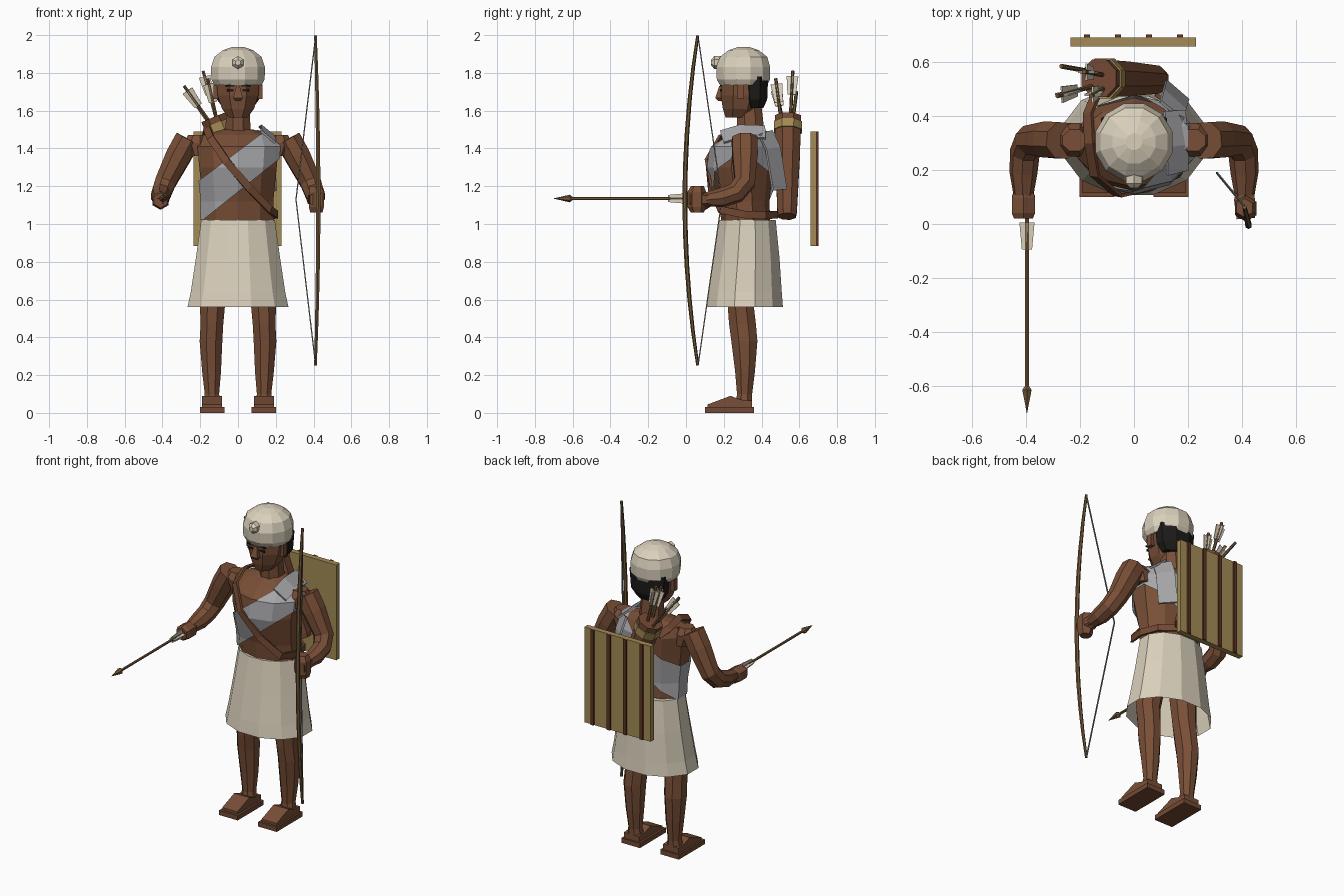
import bpy, bmesh, math
from mathutils import Vector, Matrix

if "Cube" in bpy.data.objects:
    bpy.data.objects.remove(bpy.data.objects["Cube"])


def color(name, r, g, b):
    m = bpy.data.materials.new(name)
    m.diffuse_color = (r, g, b, 1)
    m.use_nodes = True
    m.node_tree.nodes["Principled BSDF"].inputs["Base Color"].default_value = m.diffuse_color
    return m


SKIN = color("brown skin", .19, .078, .038)
LEATHER = color("leather", .17, .066, .033)
CLOTH = color("cream cloth", .70, .63, .50)
SASH = color("grey cloth", .38, .38, .40)
HAIR = color("black hair", .012, .011, .01)
HIDE = color("tan hide", .37, .26, .09)
RIB = color("dark red wood", .11, .035, .018)
WOOD = color("bow wood", .17, .095, .038)
STRING = color("grey string", .2, .2, .18)


def finish(name, bm, mat):
    bmesh.ops.recalc_face_normals(bm, faces=bm.faces[:])
    me = bpy.data.meshes.new(name)
    bm.to_mesh(me)
    bm.free()
    me.materials.append(mat)
    ob = bpy.data.objects.new(name, me)
    bpy.context.collection.objects.link(ob)
    return ob


def skin_rings(bm, rings, caps=(True, True)):
    vs = [[bm.verts.new(p) for p in r] for r in rings]
    n = len(vs[0])
    for a, b in zip(vs, vs[1:]):
        for i in range(n):
            j = (i + 1) % n
            bm.faces.new((a[i], a[j], b[j], b[i]))
    if caps[0]:
        bm.faces.new(vs[0][::-1])
    if caps[1]:
        bm.faces.new(vs[-1])


def loft_mesh(rings, n, caps=(True, True), grow=0):
    """Stacked level rings given as (z, centre x, half width, front y, back y)."""
    bm = bmesh.new()
    k = 1 / math.cos(math.pi / n)
    out = []
    for z, cx, rx, y0, y1 in rings:
        cy, ry = (y0 + y1) / 2, (y1 - y0) / 2
        out.append([(cx + (rx + grow) * k * math.cos(a), cy + (ry + grow) * k * math.sin(a), z)
                    for a in (2 * math.pi * (i + .5) / n for i in range(n))])
    skin_rings(bm, out, caps)
    return bm


def loft(name, rings, mat, n=8, caps=(True, True)):
    return finish(name, loft_mesh(rings, n, caps), mat)


def tube(name, pts, radii, mat, n=6):
    pts = [Vector(p) for p in pts]
    bm = bmesh.new()
    prev, q, rings = Vector((0, 0, 1)), None, []
    for i, p in enumerate(pts):
        d = Vector()
        if i:
            d += (p - pts[i - 1]).normalized()
        if i < len(pts) - 1:
            d += (pts[i + 1] - p).normalized()
        d.normalize()
        r = prev.rotation_difference(d)
        q = r @ q if q else r
        prev = d
        rings.append([p + q @ Vector((radii[i] * math.cos(a), radii[i] * math.sin(a), 0))
                      for a in (2 * math.pi * (j + .5) / n for j in range(n))])
    skin_rings(bm, rings)
    return finish(name, bm, mat)


def box(name, c, s, mat, rot=None):
    bm = bmesh.new()
    m = Matrix.Translation(c) @ (rot or Matrix()) @ Matrix.Diagonal((*s, 1))
    bmesh.ops.create_cube(bm, size=1, matrix=m)
    return finish(name, bm, mat)


def prism(name, prof, x0, x1, mat):
    bm = bmesh.new()
    skin_rings(bm, [[(x, y, z) for y, z in prof] for x in (x0, x1)])
    return finish(name, bm, mat)


def ribbon(name, pts, w, t, mat):
    """Flat band whose faces look away from the body axis."""
    pts = [Vector(p) for p in pts]
    bm = bmesh.new()
    rings = []
    for i, p in enumerate(pts):
        d = (pts[min(i + 1, len(pts) - 1)] - pts[max(i - 1, 0)]).normalized()
        out = p - Vector((0, .31, min(p.z, 1.3)))
        side = d.cross(out).normalized()
        out = side.cross(d).normalized()
        rings.append([p + side * a * w / 2 + out * b * t / 2
                      for a, b in ((-1, -1), (1, -1), (1, 1), (-1, 1))])
    skin_rings(bm, rings)
    return finish(name, bm, mat)


# legs, feet and sandals
for s, side in ((-1, "right"), (1, "left")):
    loft(side + "_leg", [(.06, s * .138, .045, .265, .35), (.10, s * .138, .038, .27, .35),
                         (.22, s * .140, .05, .26, .365), (.38, s * .143, .06, .24, .378),
                         (.47, s * .138, .06, .228, .37), (.58, s * .135, .067, .22, .357),
                         (.80, s * .11, .08, .22, .38)], SKIN)
    prism(side + "_foot", [(.115, .03), (.115, .045), (.235, .09), (.29, .07), (.35, .065), (.35, .03)],
          s * .138 - .053, s * .138 + .053, SKIN)
    box(side + "_sandal_sole", (s * .137, .23, .015), (.13, .26, .03), LEATHER)

# kilt, open at the hem
loft("kilt", [(.56, 0, .267, .108, .513), (.64, 0, .25, .118, .507), (.82, 0, .223, .147, .495),
              (1.02, 0, .195, .178, .475)], CLOTH, 12, (False, True))

# torso, and the sash cut from a slightly larger copy of it
body = [(1.0, 0, .188, .195, .44), (1.12, 0, .187, .18, .435), (1.3, 0, .205, .13, .455),
        (1.41, 0, .215, .145, .46), (1.47, 0, .19, .22, .43), (1.5, 0, .08, .28, .41)]
loft("torso", body, SKIN, 10)
bm = loft_mesh(body[:1] + body[1:], 10, (False, True), .011)
for z0, slope, up in ((1.385, .75, 1), (1.17, .8, -1)):
    bmesh.ops.bisect_plane(bm, geom=bm.verts[:] + bm.edges[:] + bm.faces[:], plane_co=(0, 0, z0),
                           plane_no=(-slope * up, 0, up), clear_outer=True)
bmesh.ops.bisect_plane(bm, geom=bm.verts[:] + bm.edges[:] + bm.faces[:], plane_co=(0, 0, 1.02),
                       plane_no=(0, 0, -1), clear_outer=True)
finish("sash", bm, SASH)
ribbon("sash_back_flap", [(.14, .42, 1.485), (.15, .46, 1.40), (.16, .495, 1.18)], .11, .012, SASH)
ribbon("sash_shoulder_fold", [(.16, .19, 1.46), (.16, .29, 1.49), (.15, .42, 1.485)], .10, .012, SASH)

# quiver strap across the chest and round the waist
ribbon("quiver_strap", [(-.14, .48, 1.45), (-.17, .41, 1.48), (-.165, .30, 1.505), (-.145, .18, 1.455),
                        (-.06, .108, 1.33), (.06, .128, 1.19), (.17, .185, 1.075), (.205, .31, 1.05),
                        (.17, .42, 1.045), (.08, .48, 1.05)], .04, .014, LEATHER)

# neck, head and face
loft("neck", [(1.45, 0, .07, .27, .42), (1.62, 0, .06, .27, .40)], SKIN)
loft("head", [(1.563, 0, .05, .21, .33), (1.61, 0, .085, .195, .38), (1.68, 0, .108, .184, .41),
              (1.78, 0, .115, .184, .425)], SKIN)
loft("hair", [(1.615, 0, .08, .32, .41), (1.66, 0, .112, .30, .43), (1.78, 0, .122, .29, .435)], HAIR)
loft("nose", [(1.65, 0, .014, .172, .20), (1.668, 0, .026, .155, .20), (1.73, 0, .009, .176, .20)], SKIN, 4)
for s, side in ((-1, "right"), (1, "left")):
    box(side + "_eye", (s * .042, .184, 1.708), (.034, .008, .012), HAIR)
    box(side + "_eyebrow", (s * .042, .184, 1.732), (.046, .008, .008), HAIR)
    box(side + "_ear", (s * .118, .29, 1.70), (.025, .035, .075), SKIN)

# turban with a round badge
loft("turban", [(1.735, 0, .125, .18, .43), (1.765, 0, .141, .163, .444), (1.83, 0, .143, .16, .446),
                (1.885, 0, .125, .18, .43), (1.92, 0, .08, .225, .385), (1.937, 0, .03, .275, .335)], CLOTH, 12)
tube("turban_badge", [(0, .19, 1.855), (0, .15, 1.855), (0, .133, 1.855)], [.034, .034, .016], CLOTH)

# arms and fists
for s, side in ((-1, "right"), (1, "left")):
    tube(side + "_arm", [(s * .265, .31, 1.45), (s * .315, .312, 1.36), (s * .385, .31, 1.22),
                         (s * .405, .265, 1.165), (s * .41, .19, 1.14), (s * .41, .10, 1.13)],
         [.072, .072, .06, .056, .052, .036], SKIN, 8)
    loft(side + "_shoulder", [(1.36, s * .21, .045, .26, .37), (1.43, s * .225, .06, .25, .375),
                              (1.47, s * .22, .045, .27, .35)], SKIN)
tube("right_fist", [(-.41, .13, 1.13), (-.41, .10, 1.125), (-.41, .04, 1.125), (-.41, .02, 1.125)],
     [.035, .05, .05, .04], SKIN)
tube("left_hand", [(.41, .13, 1.13), (.41, .09, 1.13), (.415, .02, 1.13)], [.035, .045, .04], SKIN)
loft("left_fingers", [(1.06, .415, .032, .03, .09), (1.09, .415, .04, .015, .10),
                      (1.17, .415, .04, .015, .10), (1.2, .41, .03, .03, .09)], SKIN, 6)


def arrow_feathers(name, p, d, w0, w1, length):
    """Two crossed tapering vanes."""
    d = Vector(d).normalized()
    q = Vector((0, 0, 1)).rotation_difference(d)
    for k, (ax, ay) in enumerate(((1, .12), (.12, 1))):
        bm = bmesh.new()
        skin_rings(bm, [[Vector(p) + q @ Vector((x * w * ax, y * w * ay, z))
                         for x, y in ((-1, -1), (1, -1), (1, 1), (-1, 1))]
                        for w, z in ((w0, 0), (w1, length))])
        finish(f"{name}_{k + 1}", bm, CLOTH)


# arrow in the right hand
tube("held_arrow_shaft", [(-.397, .05, 1.135), (-.397, -.63, 1.135)], [.008, .008], WOOD)
tube("held_arrow_head", [(-.397, -.60, 1.135), (-.397, -.615, 1.135), (-.397, -.70, 1.135)],
     [.008, .02, .001], WOOD)
arrow_feathers("held_arrow_feathers", (-.397, .005, 1.135), (0, -1, 0), .028, .019, .1)

# bow and string
ts = [i / 5 - 1 for i in range(11)]
tube("bow", [(.425 - .015 * t * t, -.006 + .068 * t * t, 1.125 + .873 * t) for t in ts],
     [.013 - .005 * t * t for t in ts], WOOD)
tube("bow_string", [(.41, .065, .26), (.307, .19, 1.13), (.41, .065, 1.985)], [.0045] * 3, STRING, 4)

# quiver with a rim band
top, low = Vector((-.13, .54, 1.565)), Vector((.085, .535, 1.04))
tube("quiver", [low, low.lerp(top, .05), low.lerp(top, .6), top], [.05, .056, .07, .075], LEATHER, 8)
tube("quiver_band", [low.lerp(top, .86), low.lerp(top, .94)], [.080, .081], HIDE, 8)

# arrows standing in the quiver
for i, (foot, tip) in enumerate((((-.10, .55, 1.5), (-.185, .565, 1.81)),
                                 ((-.12, .52, 1.5), (-.285, .475, 1.73)),
                                 ((-.13, .56, 1.5), (-.27, .585, 1.70)),
                                 ((-.10, .51, 1.5), (-.16, .475, 1.77)))):
    a, b = Vector(foot), Vector(tip)
    tube(f"quiver_arrow_{i + 1}", [a, b], [.009, .009], WOOD)
    if i != 2:
        d = (b - a).normalized()
        arrow_feathers(f"quiver_arrow_{i + 1}_feathers", b - d * .13, d, .022, .031, .10)

# shield on the back with four upright ribs
box("shield", (-.003, .675, 1.187), (.466, .034, .605), HIDE)
for i in range(4):
    box(f"shield_rib_{i + 1}", (-.175 + .115 * i, .693, 1.187), (.022, .018, .605), RIB)
